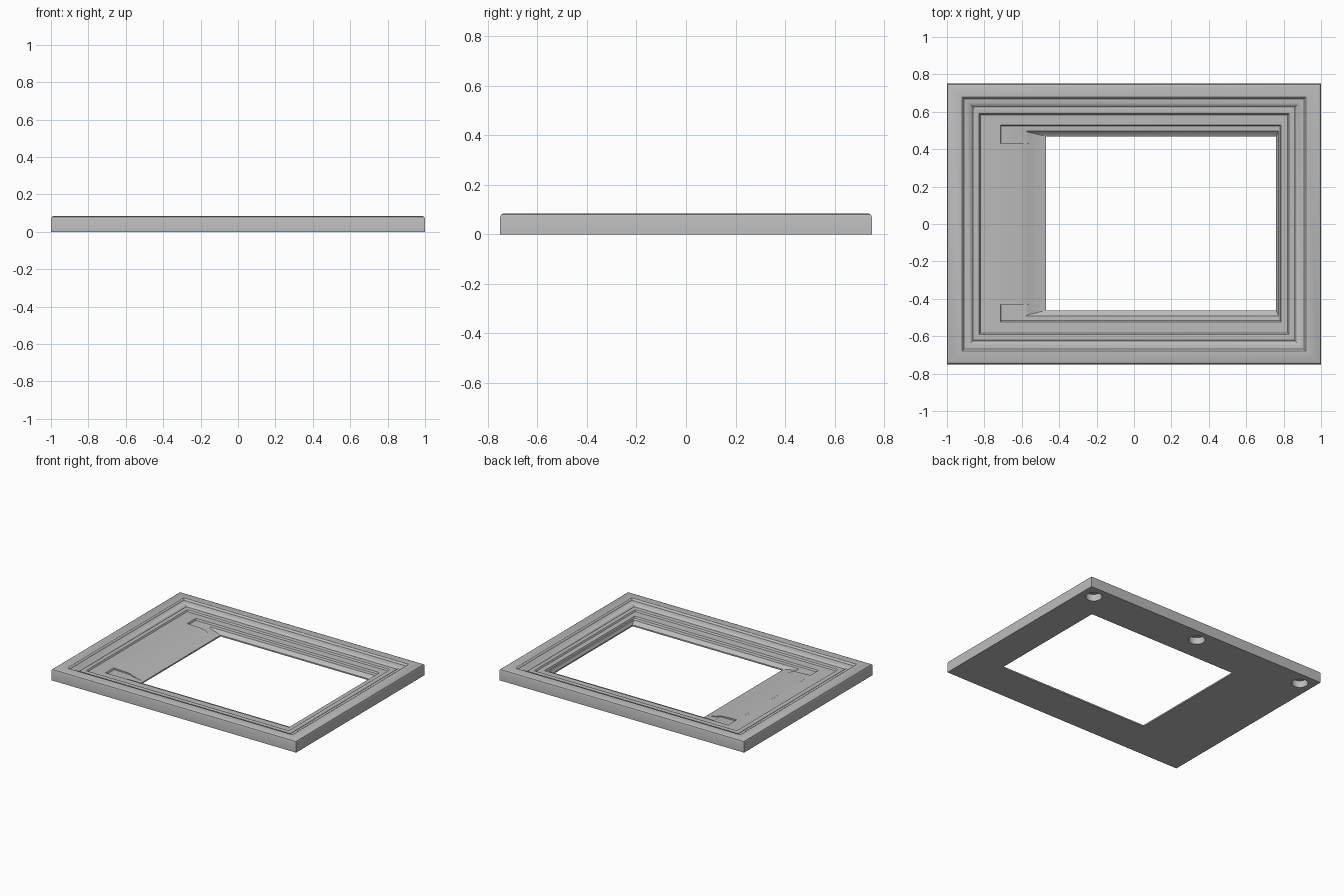
import bpy
import bmesh
from math import radians

cube = bpy.data.objects.get("Cube")
if cube:
    bpy.data.objects.remove(cube, do_unlink=True)

grey = bpy.data.materials.new("plain grey")
grey.use_nodes = True
GREY = (0.5, 0.5, 0.5, 1)
grey.diffuse_color = GREY
grey.node_tree.nodes["Principled BSDF"].inputs["Base Color"].default_value = GREY


def make_object(name, bm):
    bmesh.ops.recalc_face_normals(bm, faces=bm.faces)
    mesh = bpy.data.meshes.new(name)
    bm.to_mesh(mesh)
    bm.free()
    mesh.materials.append(grey)
    obj = bpy.data.objects.new(name, mesh)
    bpy.context.collection.objects.link(obj)
    return obj


def smooth(obj):
    bpy.ops.object.select_all(action="DESELECT")
    obj.select_set(True)
    bpy.context.view_layer.objects.active = obj
    bpy.ops.object.shade_smooth_by_angle(angle=radians(30))


# Outer moulding, as (half width, half depth, height)
moulding = [
    (1, .75, 0), (1, .75, .07), (.996, .746, .08), (.985, .735, .085),
    (.92, .68, .085), (.914, .674, .081), (.91, .669, .073),
    (.895, .655, .072), (.88, .643, .068), (.868, .632, .06),
    (.862, .625, .054), (.855, .618, .059), (.84, .604, .06),
    (.828, .59, .056), (.822, .582, .046),
]
rings = [(-x, x, -y, y, z) for x, y, z in moulding]

# Inner rail, whose left side reaches under the wide panel
rail = [
    (-.715, .785, .527, .045), (-.71, .78, .52, .034), (-.58, .773, .495, .031),
    (-.565, .77, .488, .023), (-.47, .76, .465, .01), (-.47, .76, .465, 0),
]
rings += [(left, right, .003 - y, .003 + y, z) for left, right, y, z in rail]

bm = bmesh.new()
loops = [[bm.verts.new(p) for p in ((a, c, z), (b, c, z), (b, d, z), (a, d, z))]
         for a, b, c, d, z in rings]
for i, inner in enumerate(loops):
    outer = loops[i - 1]
    for k in range(4):
        n = (k + 1) % 4
        bm.faces.new((outer[k], outer[n], inner[n], inner[k]))
frame = make_object("frame", bm)

# Round blind holes along the back of the underside
for x in (-.9, 0, .9):
    bm = bmesh.new()
    bmesh.ops.create_cone(bm, cap_ends=True, segments=32, radius1=.055,
                          radius2=.055, depth=.1)
    bmesh.ops.translate(bm, verts=bm.verts, vec=(x, .653, 0))
    cutter = make_object("hole_cutter", bm)
    cutter.hide_render = True
    mod = frame.modifiers.new("hole", "BOOLEAN")
    mod.operation = "DIFFERENCE"
    mod.solver = "EXACT"
    mod.object = cutter
    bpy.context.view_layer.objects.active = frame
    bpy.ops.object.modifier_apply(modifier=mod.name)
    bpy.data.objects.remove(cutter, do_unlink=True)
smooth(frame)

# Wide side panel between the two corner pockets, curving down to the opening
profile = [(-.72, .02), (-.72, .0452), (-.6, .041), (-.575, .036),
           (-.55, .026), (-.515, .018), (-.472, .0105), (-.472, .005)]
bm = bmesh.new()
face = bm.faces.new([bm.verts.new((x, -.43, z)) for x, z in profile])
swept = bmesh.ops.extrude_face_region(bm, geom=[face])
bmesh.ops.translate(bm, vec=(0, .86, 0),
                    verts=[v for v in swept["geom"] if isinstance(v, bmesh.types.BMVert)])
smooth(make_object("side_panel", bm))
